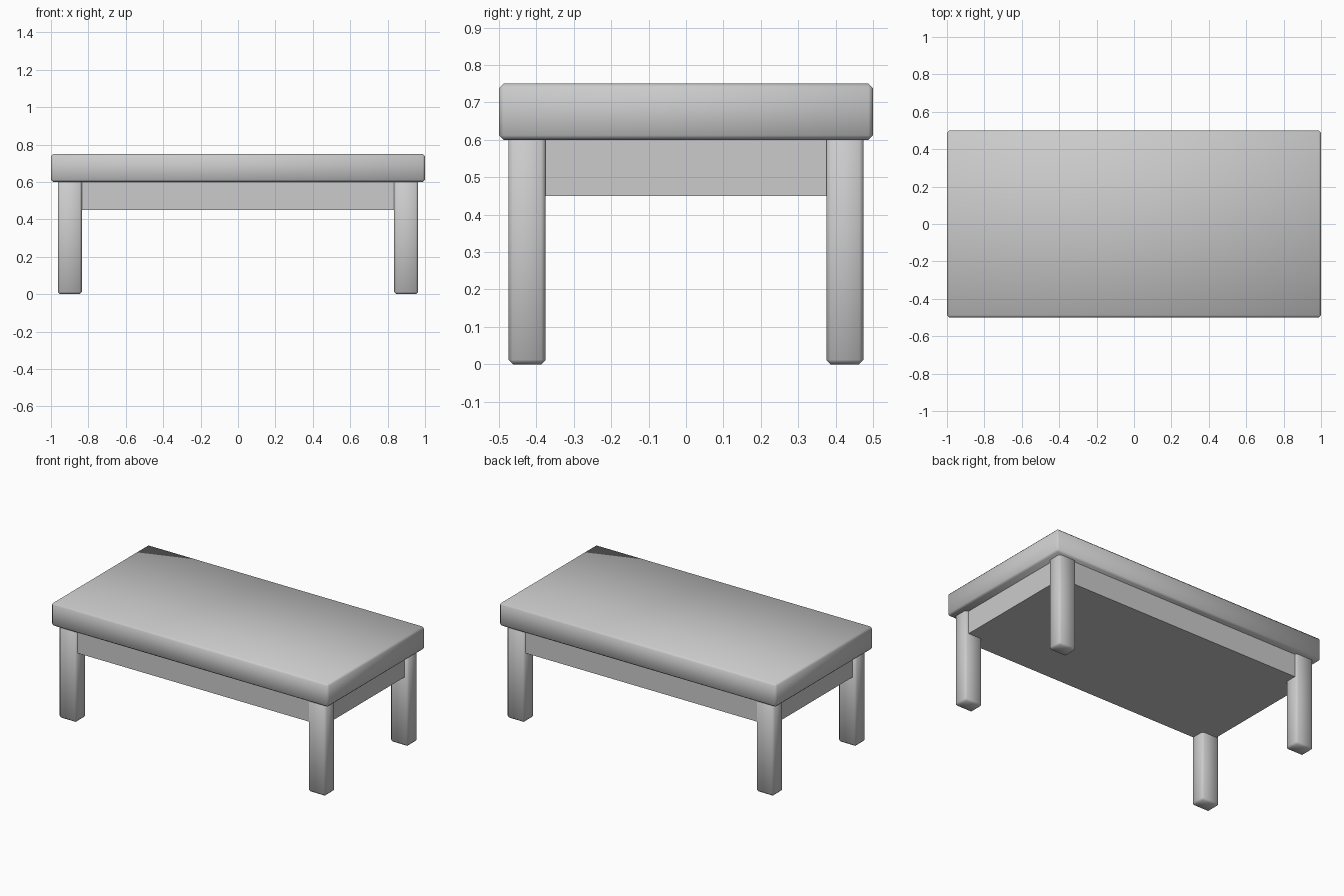
import bpy, bmesh, math
from mathutils import Vector

cube = bpy.data.objects.get("Cube")
if cube:
    bpy.data.objects.remove(cube, do_unlink=True)

# One plain grey for the whole table
grey = bpy.data.materials.new("plain grey")
grey.use_nodes = True
colour = (0.6, 0.6, 0.6, 1)
grey.diffuse_color = colour
grey.node_tree.nodes["Principled BSDF"].inputs["Base Color"].default_value = colour


def box(name, low, high, bevel=0):
    """Box between two corners, with optional softly shaded chamfers."""
    low, high = Vector(low), Vector(high)
    bm = bmesh.new()
    bmesh.ops.create_cube(bm, size=1)
    bmesh.ops.scale(bm, vec=high - low, verts=bm.verts)
    bmesh.ops.translate(bm, vec=(low + high) / 2, verts=bm.verts)
    if bevel:
        bmesh.ops.bevel(bm, geom=bm.edges[:], offset=bevel, segments=1,
                        affect='EDGES')
    mesh = bpy.data.meshes.new(name)
    bm.to_mesh(mesh)
    bm.free()
    mesh.materials.append(grey)
    obj = bpy.data.objects.new(name, mesh)
    bpy.context.collection.objects.link(obj)
    if bevel:
        bpy.ops.object.select_all(action='DESELECT')
        obj.select_set(True)
        bpy.context.view_layer.objects.active = obj
        bpy.ops.object.shade_smooth_by_angle(angle=math.radians(60))
    return obj


# Thick top slab and the solid apron block under it
box("table_top", (-1, -0.5, 0.6), (1, 0.5, 0.75), 0.012)
box("apron", (-0.94, -0.46, 0.45), (0.94, 0.46, 0.605))

# Four chamfered legs, one per corner
for side, sx in (("left", 1), ("right", -1)):
    for end, sy in (("front", -1), ("back", 1)):
        xs = sorted((sx * 0.835, sx * 0.963))
        ys = sorted((sy * 0.375, sy * 0.475))
        box(f"{end}_{side}_leg", (xs[0], ys[0], 0), (xs[1], ys[1], 0.61), 0.012)
